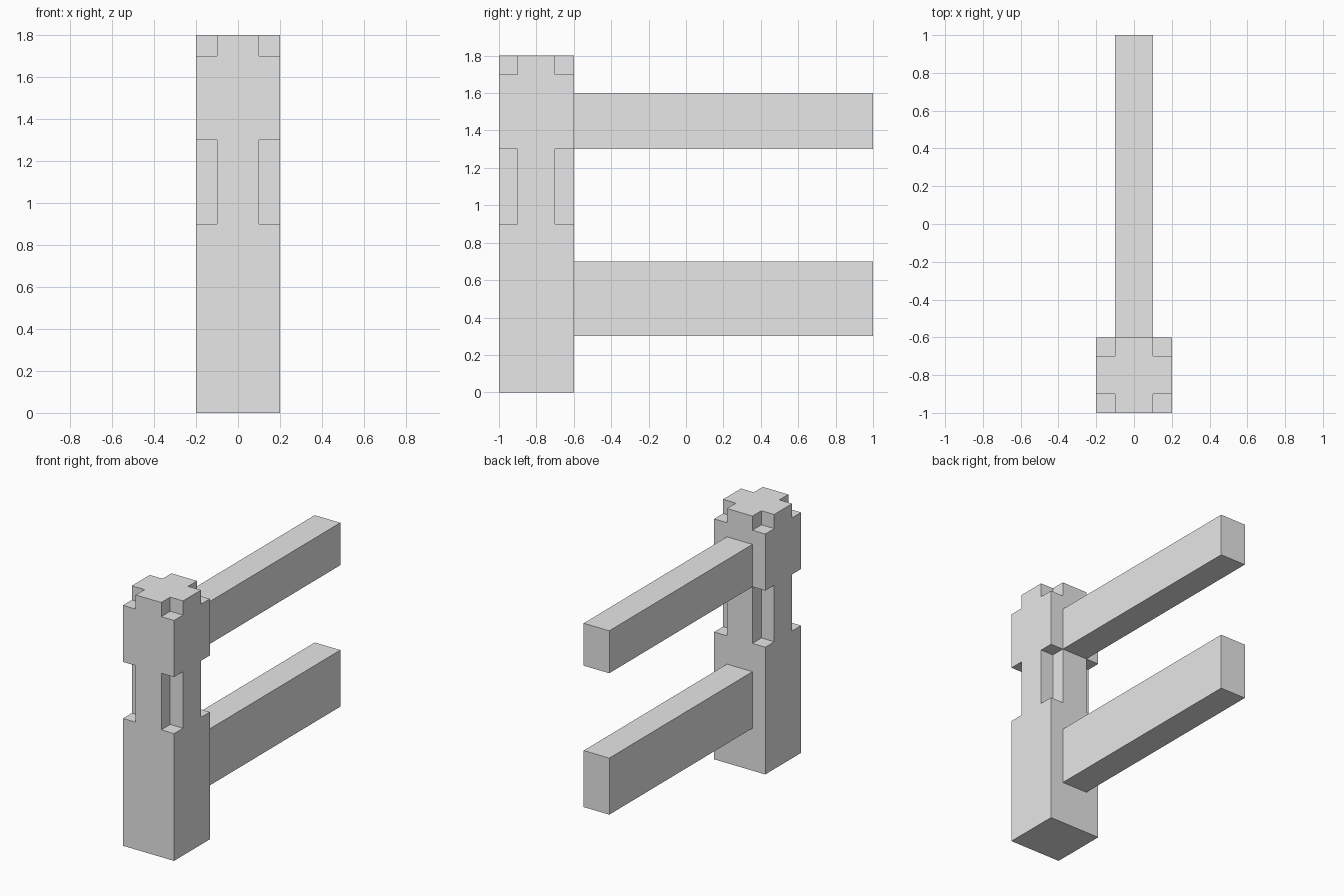
import bpy
import bmesh

cube = bpy.data.objects.get("Cube")
if cube:
    bpy.data.objects.remove(cube, do_unlink=True)

grey = bpy.data.materials.new("light grey")
grey.use_nodes = True
colour = (0.8, 0.8, 0.8, 1)
grey.diffuse_color = colour
grey.node_tree.nodes["Principled BSDF"].inputs["Base Color"].default_value = colour


def add_object(name, bm):
    mesh = bpy.data.meshes.new(name)
    bm.to_mesh(mesh)
    bm.free()
    mesh.materials.append(grey)
    obj = bpy.data.objects.new(name, mesh)
    bpy.context.collection.objects.link(obj)
    return obj


def block_mesh(xs, ys, zs, filled):
    """Outer skin of a grid of cells, keeping the cells that pass the rule."""
    bm = bmesh.new()
    for i in range(len(xs) - 1):
        for j in range(len(ys) - 1):
            for k in range(len(zs) - 1):
                if not filled(i, j, k):
                    continue
                lo = (xs[i], ys[j], zs[k])
                hi = (xs[i + 1], ys[j + 1], zs[k + 1])
                for axis in range(3):
                    u, v = (axis + 1) % 3, (axis + 2) % 3
                    for step, end in ((-1, lo), (1, hi)):
                        cell = [i, j, k]
                        cell[axis] += step
                        if filled(*cell):
                            continue
                        corners = []
                        for a, b in ((lo, lo), (hi, lo), (hi, hi), (lo, hi)):
                            p = [0, 0, 0]
                            p[axis], p[u], p[v] = end[axis], a[u], b[v]
                            corners.append(bm.verts.new(p))
                        bm.faces.new(corners if step > 0 else corners[::-1])
    # Weld the cells and merge the flat areas into single faces
    bmesh.ops.remove_doubles(bm, verts=bm.verts, dist=0.001)
    bmesh.ops.dissolve_limit(bm, angle_limit=0.01, verts=bm.verts, edges=bm.edges)
    bmesh.ops.recalc_face_normals(bm, faces=bm.faces)
    return bm


# Post with notched corners at mid height and at the top
def post_filled(i, j, k):
    inside = 0 <= i < 3 and 0 <= j < 3 and 0 <= k < 4
    corner = i != 1 and j != 1
    return inside and not (corner and k in (1, 3))


add_object("post", block_mesh(
    (-0.2, -0.1, 0.1, 0.2), (-1, -0.9, -0.7, -0.6),
    (0, 0.9, 1.3, 1.7, 1.8), post_filled))


# Rails running back from the post
for name, bottom, top in (("lower_rail", 0.3, 0.7), ("upper_rail", 1.3, 1.6)):
    add_object(name, block_mesh(
        (-0.1, 0.1), (-0.6, 1), (bottom, top),
        lambda i, j, k: i == j == k == 0))
